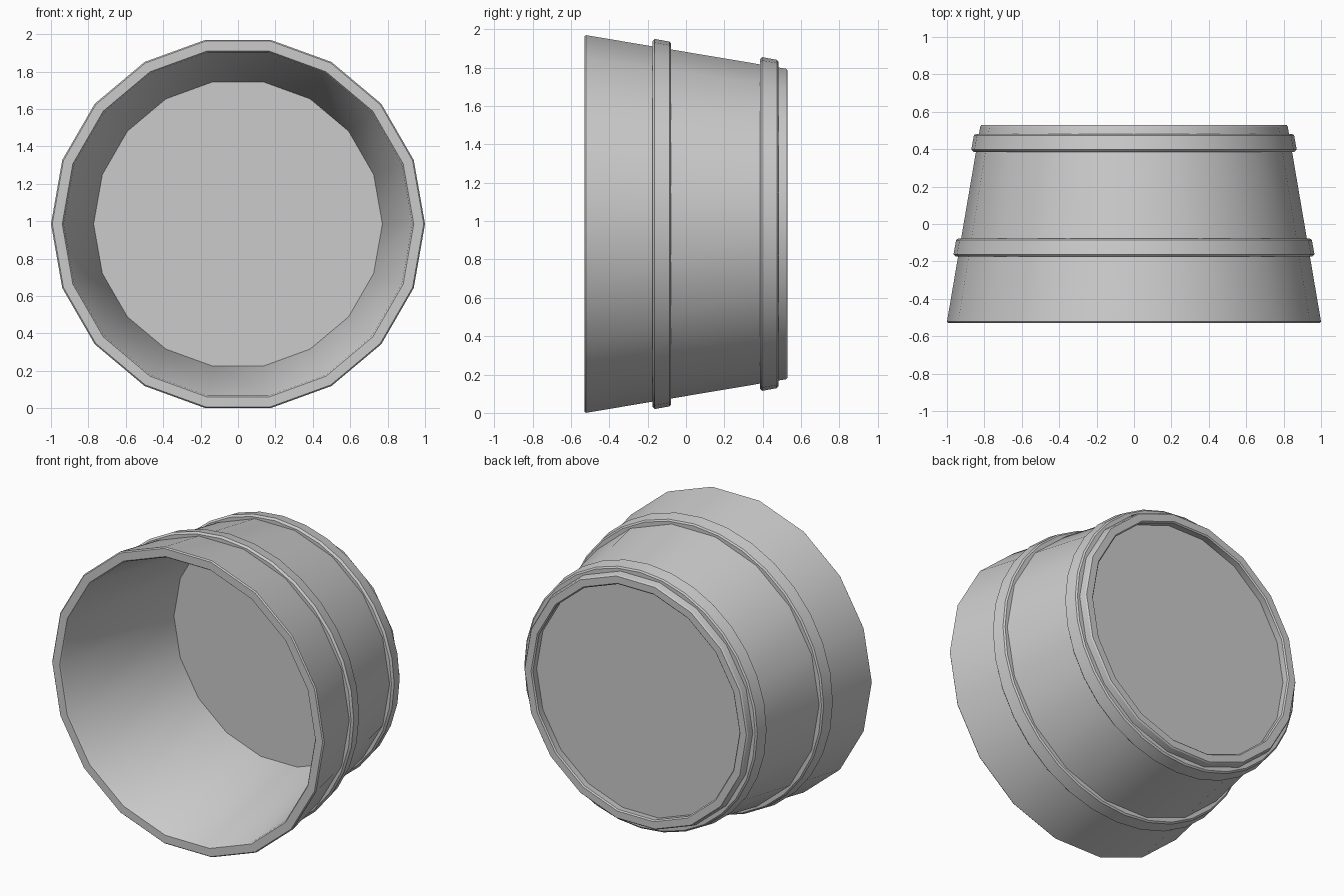
import bpy
import bmesh
from math import cos, sin, tau, radians

cube = bpy.data.objects.get("Cube")
if cube:
    bpy.data.objects.remove(cube)

CENTRE_Z = 0.985

grey = bpy.data.materials.new("plain grey")
grey.use_nodes = True
colour = (0.6, 0.6, 0.6, 1)
grey.diffuse_color = colour
grey.node_tree.nodes["Principled BSDF"].inputs["Base Color"].default_value = colour


def lathe(name, profile, sides, closed):
    """Spin a (y, radius) profile round the y axis; open ends get flat caps."""
    bm = bmesh.new()
    rings = [[bm.verts.new((r * cos(tau * i / sides), y, r * sin(tau * i / sides)))
              for i in range(sides)] for y, r in profile]
    pairs = list(zip(rings, rings[1:]))
    if closed:
        pairs.append((rings[-1], rings[0]))
    else:
        bm.faces.new(rings[0])
        bm.faces.new(rings[-1])
    for a, b in pairs:
        for i in range(sides):
            j = (i + 1) % sides
            bm.faces.new((a[i], a[j], b[j], b[i]))
    bmesh.ops.recalc_face_normals(bm, faces=bm.faces)
    mesh = bpy.data.meshes.new(name)
    bm.to_mesh(mesh)
    bm.free()
    mesh.materials.append(grey)
    obj = bpy.data.objects.new(name, mesh)
    obj.location.z = CENTRE_Z
    bpy.context.collection.objects.link(obj)
    bpy.ops.object.select_all(action='DESELECT')
    obj.select_set(True)
    bpy.context.view_layer.objects.active = obj
    bpy.ops.object.shade_smooth_by_angle(angle=radians(30))
    return obj


# Tapered tub: inner floor, inner wall, bevelled rims, outer wall, recessed base
lathe("tub", [(0.43, 0.772), (-0.52, 0.932), (-0.53, 0.94),
              (-0.53, 0.993), (-0.522, 1.0), (0.522, 0.822),
              (0.53, 0.815), (0.53, 0.768), (0.522, 0.76), (0.475, 0.765)],
      18, False)

# Raised hoops following the taper
for name, y, r in (("front_hoop", -0.175, 0.965), ("back_hoop", 0.385, 0.87)):
    lathe(name, [(y, r - 0.06), (y, r - 0.012), (y + 0.012, r),
                 (y + 0.089, r - 0.014), (y + 0.097, r - 0.024),
                 (y + 0.097, r - 0.075)], 32, True)
